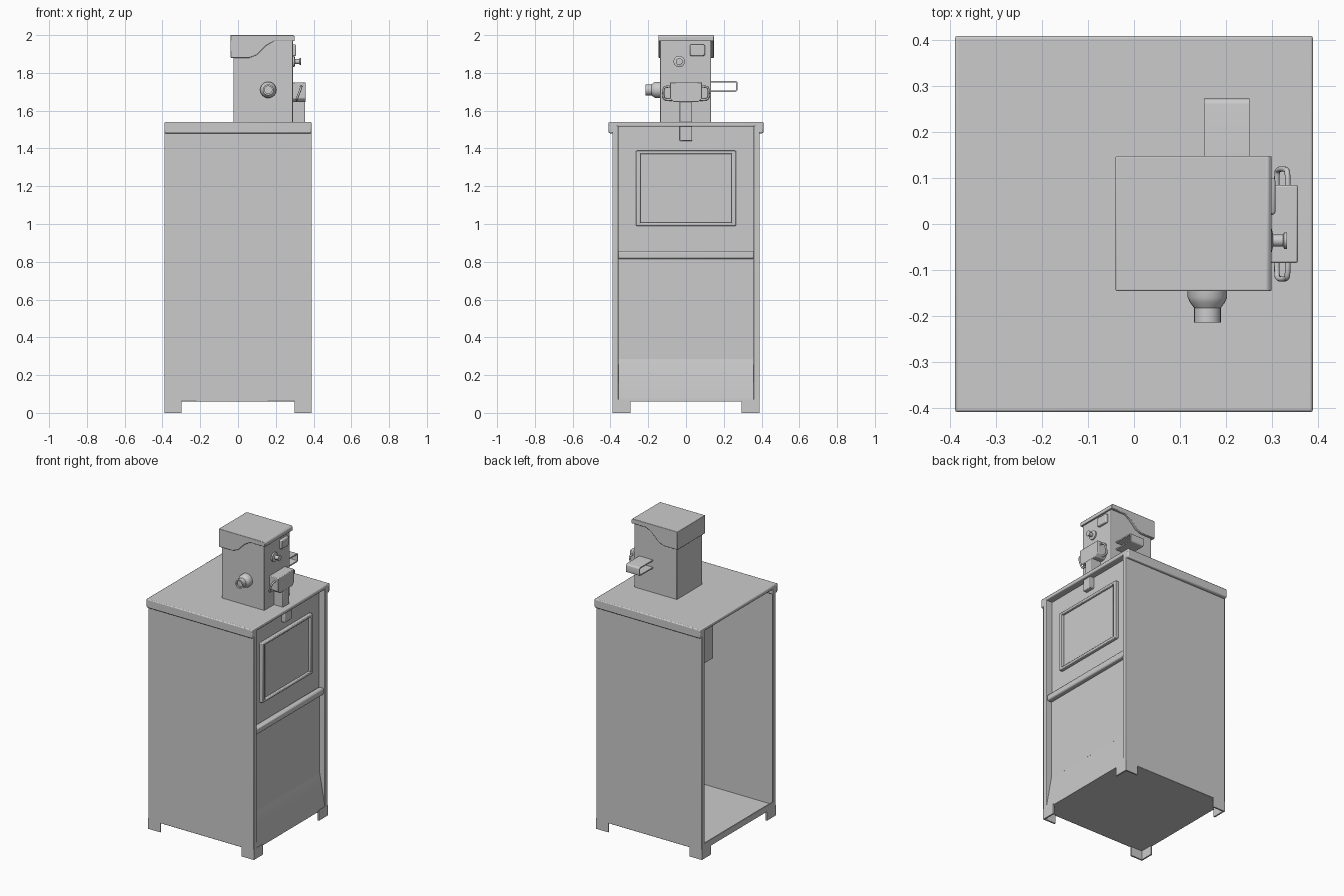
import bpy
import bmesh
from math import pi, cos, sin, radians
from mathutils import Matrix

cube = bpy.data.objects.get("Cube")
if cube:
    bpy.data.objects.remove(cube, do_unlink=True)

grey = bpy.data.materials.new("plain grey")
grey.use_nodes = True
GREY = (0.6, 0.6, 0.6, 1)
grey.diffuse_color = GREY
grey.node_tree.nodes["Principled BSDF"].inputs["Base Color"].default_value = GREY


def finish(name, bm, bevel=0.0):
    bmesh.ops.recalc_face_normals(bm, faces=bm.faces)
    mesh = bpy.data.meshes.new(name)
    bm.to_mesh(mesh)
    bm.free()
    mesh.materials.append(grey)
    ob = bpy.data.objects.new(name, mesh)
    bpy.context.collection.objects.link(ob)
    if bevel:
        mod = ob.modifiers.new("soft edges", "BEVEL")
        mod.width = bevel
        mod.segments = 2
    bpy.ops.object.select_all(action="DESELECT")
    ob.select_set(True)
    bpy.context.view_layer.objects.active = ob
    bpy.ops.object.shade_smooth_by_angle(angle=radians(35))
    return ob


def box(name, x, y, z, bevel=0.0):
    bm = bmesh.new()
    bmesh.ops.create_cube(bm, size=1)
    for v in bm.verts:
        v.co = [(r[0] + r[1]) / 2 + c * (r[1] - r[0]) for c, r in zip(v.co, (x, y, z))]
    return finish(name, bm, bevel)


def extrude(name, points, axis, lo, hi, bevel=0.0):
    """Extrude a closed profile along x (points are y,z) or y (points are x,z)."""
    bm = bmesh.new()
    place = (lambda a, b: (lo, a, b)) if axis == "x" else (lambda a, b: (a, lo, b))
    face = bm.faces.new([bm.verts.new(place(*p)) for p in points])
    new = bmesh.ops.extrude_face_region(bm, geom=[face])["geom"]
    step = (hi - lo, 0, 0) if axis == "x" else (0, hi - lo, 0)
    bmesh.ops.translate(bm, vec=step, verts=[g for g in new if isinstance(g, bmesh.types.BMVert)])
    return finish(name, bm, bevel)


def lathe(name, profile, origin, direction):
    """Spin (radius, distance) pairs around an axis pointing in direction."""
    bm = bmesh.new()
    verts = [bm.verts.new((r, 0, d)) for r, d in profile]
    edges = [bm.edges.new(pair) for pair in zip(verts, verts[1:])]
    bmesh.ops.spin(bm, geom=verts + edges, cent=(0, 0, 0), axis=(0, 0, 1),
                   angle=2 * pi, steps=24)
    bmesh.ops.remove_doubles(bm, verts=bm.verts, dist=1e-5)
    turn = {"x": Matrix.Rotation(pi / 2, 4, "Y"), "-y": Matrix.Rotation(pi / 2, 4, "X")}
    bm.transform(Matrix.Translation(origin) @ turn[direction])
    return finish(name, bm)


def strap_outline(root, tip, low, high, t, corner):
    """C-shaped strap section in y,z running from root out to tip."""
    def run(inset):
        r = corner - inset
        pts = [(root, high - inset)]
        for k in range(6):
            a = pi / 2 * (1 - k / 5)
            pts.append((tip - corner + r * cos(a), high - corner + r * sin(a)))
        for k in range(6):
            a = -pi / 2 * k / 5
            pts.append((tip - corner + r * cos(a), low + corner + r * sin(a)))
        return pts + [(root, low + inset)]
    return run(0) + run(t)[::-1]


def tube(name, points, radius):
    curve = bpy.data.curves.new(name, "CURVE")
    curve.dimensions = "3D"
    curve.bevel_depth = radius
    curve.bevel_resolution = 2
    curve.materials.append(grey)
    spline = curve.splines.new("NURBS")
    spline.points.add(len(points) - 1)
    for p, co in zip(spline.points, points):
        p.co = (*co, 1)
    spline.use_endpoint_u = True
    spline.order_u = 3
    bpy.context.collection.objects.link(bpy.data.objects.new(name, curve))


# Sheet cabinet shell, open at the back, with front posts and back flanges
for side, s in (("right", -1), ("left", 1)):
    box(side + "_wall", (-0.39, 0.39), sorted((s * 0.382, s * 0.39)), (0.06, 1.52), 0.003)
    box(side + "_front_post", (0.345, 0.39), sorted((s * 0.358, s * 0.388)), (0.06, 1.52), 0.003)
    box(side + "_back_flange", (-0.39, -0.382), sorted((s * 0.36, s * 0.388)), (0.06, 1.52))
    box(side + "_top_rail", (-0.39, 0.39), sorted((s * 0.36, s * 0.41)), (1.48, 1.53), 0.008)
box("cabinet_top", (-0.39, 0.39), (-0.41, 0.41), (1.515, 1.54), 0.006)
box("cabinet_floor", (-0.388, 0.388), (-0.387, 0.387), (0.06, 0.07))
box("back_sill", (-0.39, -0.382), (-0.365, 0.365), (0.06, 0.10))

# Angle-section feet
for sx in (-1, 1):
    for sy in (-1, 1):
        where = ("left" if sx > 0 else "right") + ("_back" if sy > 0 else "_front")
        box("foot_side_" + where, sorted((sx * 0.30, sx * 0.39)),
            sorted((sy * 0.38, sy * 0.39)), (0, 0.07))
        box("foot_end_" + where, sorted((sx * 0.38, sx * 0.39)),
            sorted((sy * 0.295, sy * 0.388)), (0, 0.07))

# Lower panel with sloping kick plate
extrude("kick_plate", [(0.38, 0.06), (0.388, 0.06), (0.388, 0.085), (0.351, 0.29),
                       (0.343, 0.29), (0.38, 0.085)], "y", -0.362, 0.362)
box("lower_panel", (0.344, 0.352), (-0.36, 0.36), (0.285, 0.84))
box("divider_bar", (0.344, 0.383), (-0.362, 0.362), (0.815, 0.858), 0.009)

# Display door, window frame and the box behind the window
box("display_door", (0.337, 0.345), (-0.362, 0.362), (0.85, 1.52))
box("window_box", (-0.02, 0.352), (-0.255, 0.255), (1.0, 1.38))
for s in (-1, 1):
    box("window_side_frame", (0.34, 0.368), sorted((s * 0.24, s * 0.265)), (0.99, 1.388), 0.005)
for low in (0.99, 1.37):
    box("window_cross_frame", (0.34, 0.368), (-0.262, 0.262), (low, low + 0.018), 0.005)

# Coin tower with hooded lid
box("coin_tower", (-0.025, 0.29), (-0.137, 0.132), (1.53, 1.98), 0.004)
extrude("tower_lid", [(-0.04, 1.88), (0.06, 1.88), (0.10, 1.895), (0.15, 1.945), (0.19, 1.968),
                      (0.30, 1.968), (0.30, 1.992), (0.292, 2.0), (-0.04, 2.0)],
        "y", -0.146, 0.148, 0.003)

# Coin slot and button on the tower face
box("coin_slot_block", (0.285, 0.308), (0.02, 0.10), (1.89, 1.95), 0.006)
lathe("return_button", [(0, 0), (0.03, 0), (0.03, 0.012), (0.013, 0.016), (0.013, 0.038),
                        (0.018, 0.04), (0.018, 0.046), (0, 0.046)], (0.287, -0.036, 1.86), "x")

# Latch housing, stem and grips
extrude("latch_housing", [(-0.085, 1.75), (0.085, 1.75), (0.085, 1.665), (0.065, 1.645),
                          (-0.065, 1.645), (-0.085, 1.665)], "x", 0.285, 0.357, 0.004)
box("latch_stem", (0.285, 0.356), (-0.035, 0.033), (1.53, 1.66), 0.004)
box("latch_tab", (0.34, 0.372), (-0.035, 0.033), (1.44, 1.52), 0.004)
for side, s in (("right", -1), ("left", 1)):
    tube(side + "_grip", [(0.335, s * 0.075, 1.728), (0.335, s * 0.11, 1.728),
                          (0.332, s * 0.12, 1.715), (0.314, s * 0.12, 1.67),
                          (0.311, s * 0.11, 1.658), (0.311, s * 0.075, 1.658)], 0.006)

# Lock knob on the front and strap bracket at the rear of the tower
lathe("lock_knob", [(0, 0), (0.043, 0), (0.043, 0.025), (0.038, 0.036), (0.029, 0.048),
                    (0.029, 0.08), (0.02, 0.08), (0.02, 0.07), (0, 0.07)],
      (0.16, -0.135, 1.71), "-y")
extrude("rear_strap", strap_outline(0.125, 0.273, 1.70, 1.757, 0.008, 0.012), "x", 0.152, 0.252)
